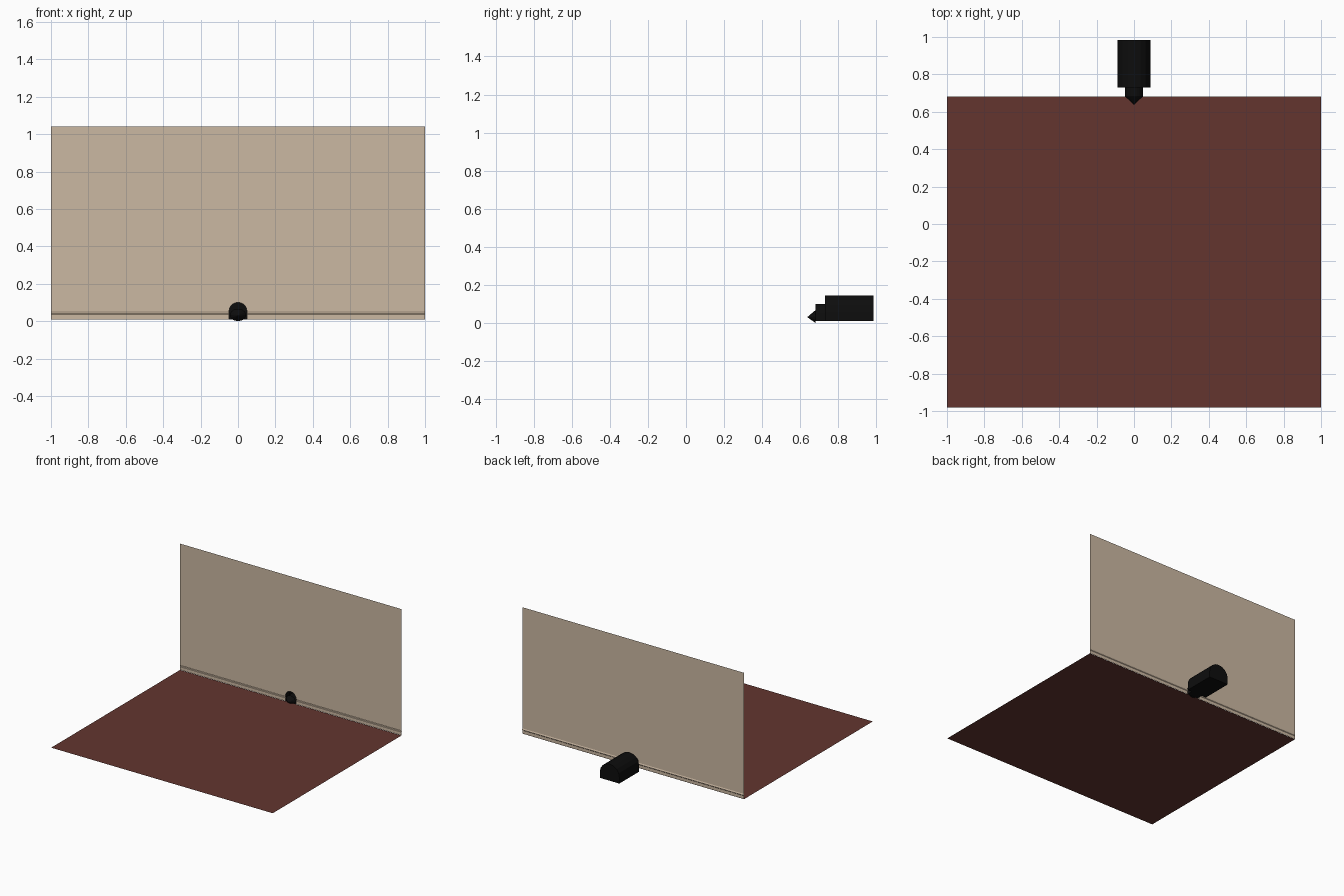
import bpy, math

if "Cube" in bpy.data.objects:
    bpy.data.objects.remove(bpy.data.objects["Cube"])


def material(name, rgb):
    m = bpy.data.materials.new(name)
    m.diffuse_color = (*rgb, 1)
    m.use_nodes = True
    m.node_tree.nodes["Principled BSDF"].inputs["Base Color"].default_value = m.diffuse_color
    return m


CREAM = material("cream wall", (0.60, 0.48, 0.36))
BROWN = material("brown floor", (0.125, 0.036, 0.028))
BLACK = material("hole black", (0.004, 0.004, 0.004))


def build(name, verts, faces, mat):
    me = bpy.data.meshes.new(name)
    me.from_pydata(verts, [], faces)
    me.materials.append(mat)
    ob = bpy.data.objects.new(name, me)
    bpy.context.collection.objects.link(ob)
    return ob


def arch(half, base, spring, top, n):
    """Arch outline in x,z: foot right, round over the top, foot left."""
    pts = [(half, base)]
    for i in range(n + 1):
        a = math.pi * i / n
        pts.append((half * math.cos(a), spring + (top - spring) * math.sin(a)))
    return pts + [(-half, base)]


BACK, FLOOR = 0.68, 0.009
mouth = arch(0.048, 0.009, 0.052, 0.10, 10)
room = arch(0.088, 0.009, 0.058, 0.145, 8)

# Floor sheet
build("floor", [(-1, -0.98, FLOOR), (1, -0.98, FLOOR), (1, BACK, FLOOR), (-1, BACK, FLOOR)],
      [(0, 1, 2, 3)], BROWN)

# Wall sheet above the skirting, with the arched opening cut out of its lower edge
outline = [(-1, 0.052), (-1, 1.04), (1, 1.04), (1, 0.052)] + mouth[1:-1]
build("wall", [(x, BACK, z) for x, z in outline], [tuple(range(len(outline)))], CREAM)

# Skirting on each side of the opening, with a thin groove along its top
profile = [(BACK, 0.01), (BACK, 0.036), (BACK + 0.003, 0.040), (BACK + 0.003, 0.046), (BACK, 0.052)]
for side, x0, x1 in (("left", -1, -0.048), ("right", 0.048, 1)):
    verts = [(x, y, z) for y, z in profile for x in (x0, x1)]
    faces = [(2 * i, 2 * i + 1, 2 * i + 3, 2 * i + 2) for i in range(len(profile) - 1)]
    build("skirting_" + side, verts, faces, CREAM)


def tunnel(name, pts, y0, y1, back):
    n = len(pts)
    verts = [(x, y, z) for y in (y0, y1) for x, z in pts]
    faces = [(i, (i + 1) % n, (i + 1) % n + n, i + n) for i in range(n)]
    if back:
        faces.append(tuple(range(n, 2 * n)))
    return build(name, verts, faces, BLACK)


# Narrow passage and the wider chamber behind it
tunnel("passage", mouth, BACK, 0.73, False)
tunnel("chamber", room, 0.73, 0.985, True)

# Front of the chamber around the passage
ring = room + mouth[::-1]
build("chamber_front", [(x, 0.73, z) for x, z in ring], [tuple(range(len(ring)))], BLACK)

# Pointed snout poking out of the opening
N = 12
verts = [(0.044 * math.cos(2 * math.pi * i / N), BACK, 0.033 + 0.033 * math.sin(2 * math.pi * i / N))
         for i in range(N)] + [(0, 0.637, 0.03)]
build("snout", verts, [(i, (i + 1) % N, N) for i in range(N)] + [tuple(range(N))[::-1]], BLACK)
